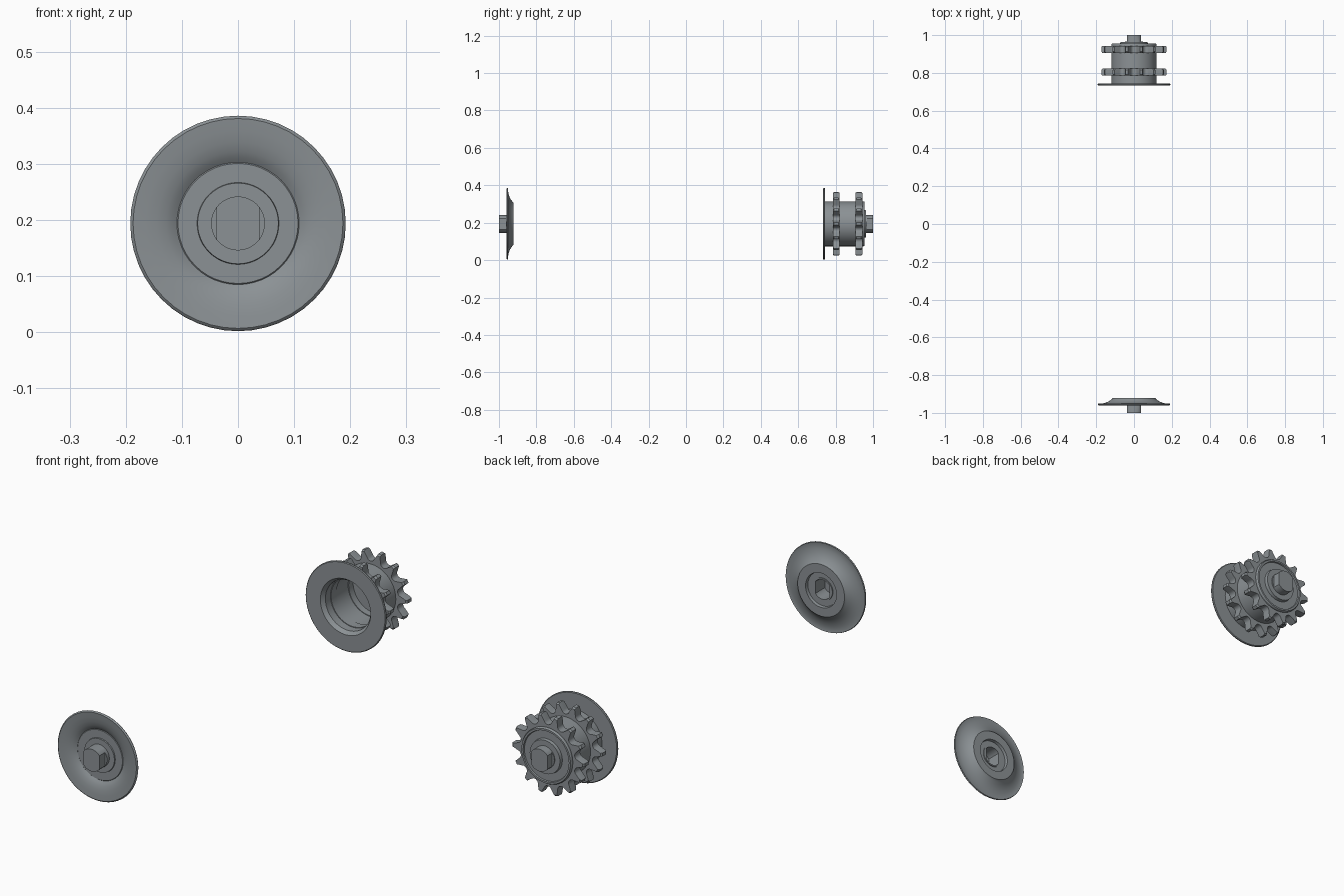
import bpy, math

if "Cube" in bpy.data.objects:
    bpy.data.objects.remove(bpy.data.objects["Cube"])

ZC = 0.194          # height of the common axis (runs along y)
SEG = 48
STEEL = bpy.data.materials.new("dark_steel")
STEEL.diffuse_color = (0.26, 0.285, 0.30, 1)
STEEL.use_nodes = True
STEEL.node_tree.nodes["Principled BSDF"].inputs["Base Color"].default_value = STEEL.diffuse_color


def finish(name, verts, faces, angle=30):
    me = bpy.data.meshes.new(name)
    me.from_pydata(verts, [], faces)
    me.materials.append(STEEL)
    ob = bpy.data.objects.new(name, me)
    bpy.context.collection.objects.link(ob)
    bpy.ops.object.select_all(action='DESELECT')
    ob.select_set(True)
    bpy.context.view_layer.objects.active = ob
    bpy.ops.object.mode_set(mode='EDIT')
    bpy.ops.mesh.select_all(action='SELECT')
    bpy.ops.mesh.normals_make_consistent(inside=False)
    bpy.ops.object.mode_set(mode='OBJECT')
    bpy.ops.object.shade_smooth_by_angle(angle=math.radians(angle))
    return ob


def loft(name, rings, closed=False, cap=False, angle=30):
    n = len(rings[0])
    verts = [v for r in rings for v in r]
    faces = []
    for i in range(len(rings) if closed else len(rings) - 1):
        a, b = i * n, (i + 1) % len(rings) * n
        for j in range(n):
            k = (j + 1) % n
            faces.append((a + j, a + k, b + k, b + j))
    if cap:
        faces.append(tuple(range((len(rings) - 1) * n, len(rings) * n)))
    return finish(name, verts, faces, angle)


def ring(r, y, flat=None):
    pts = []
    for j in range(SEG):
        t = 2 * math.pi * j / SEG
        x = r * math.cos(t)
        if flat:
            x = max(-flat, min(flat, x))
        pts.append((x, y, ZC + r * math.sin(t)))
    return pts


def lathe(name, profile):
    return loft(name, [ring(r, y) for r, y in profile], closed=True)


# Hollow stub axle: round collar, then two side flats, closed at the tip
def stub_axle(name, y_in, y_step, y_tip):
    s = 1 if y_tip > y_in else -1
    loft(name, [ring(0.042, y_tip - s * 0.006, 0.033), ring(0.042, y_in, 0.033),
                ring(0.048, y_in), ring(0.048, y_step),
                ring(0.048, y_step, 0.038), ring(0.048, y_tip, 0.038)], cap=True)
    loft(name + "_inner_end", [ring(0.042, y_tip - s * 0.006, 0.033)], cap=True)


# Front dished cover, a thin shell flaring to a rim
lathe("front_cover", [
    (0.048, -0.946), (0.072, -0.946), (0.073, -0.941), (0.107, -0.941), (0.109, -0.939),
    (0.112, -0.941), (0.118, -0.945), (0.128, -0.950), (0.145, -0.955), (0.165, -0.958), (0.187, -0.960),
    (0.190, -0.958), (0.192, -0.955), (0.190, -0.951), (0.187, -0.952), (0.165, -0.950), (0.150, -0.946),
    (0.138, -0.941), (0.128, -0.935), (0.120, -0.929), (0.115, -0.925), (0.112, -0.921),
    (0.074, -0.921), (0.072, -0.934), (0.048, -0.934)])
stub_axle("front_axle", -0.930, -0.962, -1.0)

# Rear drum: flange, hollow barrel and stepped end plate
lathe("rear_drum", [
    (0.120, 0.733), (0.189, 0.733), (0.192, 0.736), (0.192, 0.740), (0.189, 0.743), (0.120, 0.743),
    (0.120, 0.950), (0.117, 0.955), (0.109, 0.955), (0.107, 0.949), (0.074, 0.949),
    (0.072, 0.963), (0.048, 0.963),
    (0.048, 0.935), (0.108, 0.935), (0.108, 0.750)])
stub_axle("rear_axle", 0.932, 0.967, 1.0)


# Sprocket outline: rounded roller seats between tapered, blunt teeth
TEETH = 14
def sprocket(name, y0, y1):
    step = 2 * math.pi / TEETH
    centre, seat, tip = 0.150, 0.018, 0.173

    def outline(rmax, y):
        pts = []
        for i in range(TEETH):
            c = (i + 0.5) * step
            arc = []
            for k in range(9):
                a = math.radians(70) * (k / 4 - 1)
                u, v = centre - seat * math.cos(a), seat * math.sin(a)
                arc.append((math.hypot(u, v), math.atan2(v, u)))
            polar = [(tip, -step / 2), (tip, 0.04 - step / 2)] + arc + [(tip, step / 2 - 0.04)]
            for r, t in polar:
                r = min(r, rmax)
                pts.append((r * math.cos(c + t), y, ZC + r * math.sin(c + t)))
        return pts

    def bore(y):
        return [(x * 0.105 / math.hypot(x, z - ZC), y, ZC + (z - ZC) * 0.105 / math.hypot(x, z - ZC))
                for x, _, z in outline(1, y)]
    loft(name, [bore(y0), outline(0.167, y0), outline(1, y0 + 0.007),
                outline(1, y1 - 0.007), outline(0.167, y1), bore(y1)], closed=True)


sprocket("inner_sprocket", 0.785, 0.822)
sprocket("outer_sprocket", 0.905, 0.943)
